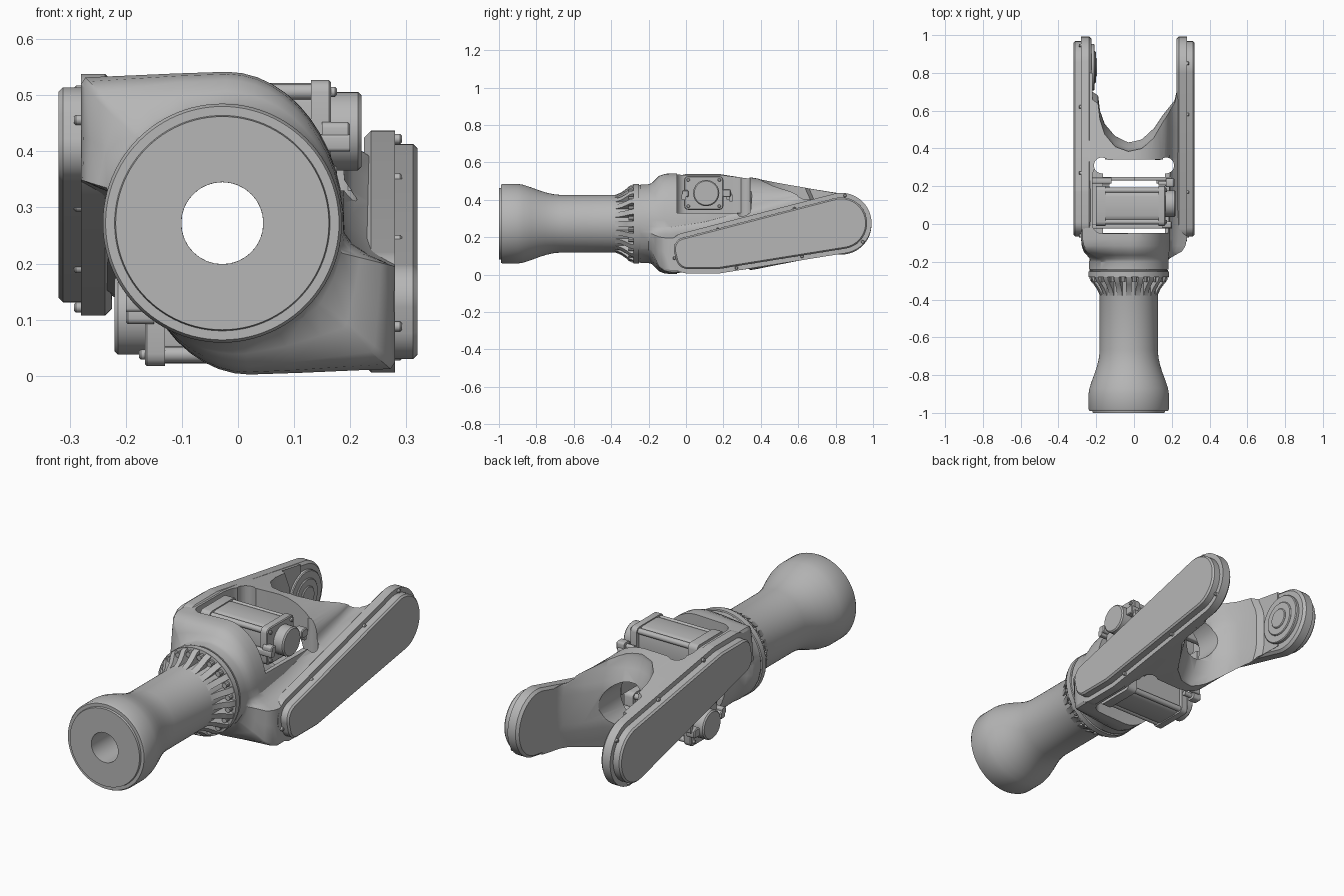
import bpy, bmesh, math
from mathutils import Matrix, Vector

if "Cube" in bpy.data.objects:
    bpy.data.objects.remove(bpy.data.objects["Cube"])

MID = 0.272            # height of the main axis
TUBE_X = -0.028        # sideways offset of the tube
HALF_TURN = (Matrix.Translation((0, 0, MID)) @ Matrix.Rotation(math.pi, 4, 'Y')
             @ Matrix.Translation((0, 0, -MID)))

grey = bpy.data.materials.new("light grey metal")
grey.use_nodes = True
grey.diffuse_color = (0.47, 0.47, 0.47, 1)
grey.node_tree.nodes["Principled BSDF"].inputs["Base Color"].default_value = grey.diffuse_color


def finish(name, bm):
    bmesh.ops.recalc_face_normals(bm, faces=bm.faces[:])
    if bm.calc_volume(signed=True) < 0:
        bmesh.ops.reverse_faces(bm, faces=bm.faces[:])
    me = bpy.data.meshes.new(name)
    bm.to_mesh(me)
    bm.free()
    me.materials.append(grey)
    ob = bpy.data.objects.new(name, me)
    bpy.context.collection.objects.link(ob)
    smooth(ob)
    return ob


def smooth(ob):
    bpy.ops.object.select_all(action='DESELECT')
    ob.select_set(True)
    bpy.context.view_layer.objects.active = ob
    bpy.ops.object.shade_smooth_by_angle(angle=math.radians(32))


def twin(ob, name):
    """Copy turned half a turn about the main axis."""
    new = ob.copy()
    new.data = ob.data.copy()
    new.name = name
    new.data.transform(HALF_TURN)
    bpy.context.collection.objects.link(new)
    return new


def slab(name, circles, lo, hi, bevel=0.0, axis='X', seg=32):
    """Hull around circles (u, v, r), extruded along an axis, bevelled at the far end."""
    bm = bmesh.new()
    layers = [(lo, 0), (hi, 0)]
    if bevel:
        layers = [(lo, 0), (hi - math.copysign(bevel, hi - lo), 0), (hi, bevel)]
    for h, inset in layers:
        for u, v, r in circles:
            for i in range(seg):
                a = math.tau * i / seg
                p, q = u + (r - inset) * math.cos(a), v + (r - inset) * math.sin(a)
                bm.verts.new({'X': (h, p, q), 'Y': (p, h, q), 'Z': (p, q, h)}[axis])
    bmesh.ops.convex_hull(bm, input=bm.verts[:])
    bmesh.ops.delete(bm, geom=[v for v in bm.verts if not v.link_faces], context='VERTS')
    bmesh.ops.dissolve_limit(bm, angle_limit=0.01, verts=bm.verts[:], edges=bm.edges[:])
    return finish(name, bm)


def rounded_box(name, x, y, z, r=0.006, bevel=0.0):
    corners = [(u, v, r) for u in (y[0] + r, y[1] - r) for v in (z[0] + r, z[1] - r)]
    return slab(name, corners, x[0], x[1], bevel, seg=12)


def loft(name, rings, closed=False):
    bm = bmesh.new()
    loops = [[bm.verts.new(p) for p in ring] for ring in rings]
    pairs = list(zip(loops, loops[1:])) + ([(loops[-1], loops[0])] if closed else [])
    for a, b in pairs:
        for i in range(len(a)):
            j = (i + 1) % len(a)
            bm.faces.new((a[i], a[j], b[j], b[i]))
    if not closed:
        bm.faces.new(loops[0])
        bm.faces.new(loops[-1])
    return finish(name, bm)


def volume(me):
    bm = bmesh.new()
    bm.from_mesh(me)
    v = bm.calc_volume(signed=True)
    bm.free()
    return v


def cut(ob, *cutters):
    """Subtract the cutters, trying another solver when a result is not plausible."""
    for c in cutters:
        before, limit = volume(ob.data), volume(c.data)
        for solver in ('EXACT', 'MANIFOLD', 'FLOAT'):
            mod = ob.modifiers.new("cut", 'BOOLEAN')
            mod.operation, mod.solver, mod.object = 'DIFFERENCE', solver, c
            graph = bpy.context.evaluated_depsgraph_get()
            result = bpy.data.meshes.new_from_object(ob.evaluated_get(graph))
            ob.modifiers.remove(mod)
            if max(0.3 * before, before - 1.05 * limit) < volume(result) < before:
                ob.data = result
                break
        bpy.data.objects.remove(c)
    smooth(ob)


def ramp(y, keys):
    for (a, p), (b, q) in zip(keys, keys[1:]):
        if y <= b:
            return p + (q - p) * max(0, (y - a) / (b - a))
    return keys[-1][1]


# Front tube: lathe with flared mouth, bore and collar
profile = [(-0.2, 0.073), (-1, 0.073), (-1, 0.19), (-0.99, 0.192), (-0.99, 0.208), (-0.98, 0.213),
           (-0.9, 0.213), (-0.87, 0.208), (-0.83, 0.195), (-0.79, 0.18), (-0.75, 0.167),
           (-0.71, 0.158), (-0.67, 0.154), (-0.3, 0.154), (-0.285, 0.16), (-0.28, 0.213),
           (-0.252, 0.213), (-0.25, 0.207), (-0.244, 0.207), (-0.24, 0.2), (-0.2, 0.2)]
loft("front_tube", [[(TUBE_X + r * math.cos(math.tau * i / 96), y, MID + r * math.sin(math.tau * i / 96))
                     for i in range(96)] for y, r in profile], closed=True)

# Collar ribs with screws between them
RIBS = 20
ribs, screws = bmesh.new(), bmesh.new()
for k in range(RIBS):
    spin = Matrix.Translation((TUBE_X, 0, MID)) @ Matrix.Rotation(math.tau * k / RIBS, 4, 'Y')
    outline = [(-0.39, 0.15), (-0.37, 0.157), (-0.345, 0.168), (-0.32, 0.186),
               (-0.3, 0.203), (-0.275, 0.212), (-0.275, 0.15)]
    sides = [[ribs.verts.new(spin @ Vector((s * 0.014, y, r))) for y, r in outline] for s in (-1, 1)]
    for f in sides:
        ribs.faces.new(f)
    for i in range(len(outline)):
        j = (i + 1) % len(outline)
        ribs.faces.new((sides[0][i], sides[0][j], sides[1][j], sides[1][i]))
    half = Matrix.Rotation(math.pi / RIBS, 4, 'Y')
    bmesh.ops.create_cone(screws, cap_ends=True, segments=10, radius1=0.013, radius2=0.013, depth=0.03,
                          matrix=spin @ half @ Matrix.Translation((0, -0.292, 0.188))
                          @ Matrix.Rotation(math.pi / 2, 4, 'X'))
finish("collar_ribs", ribs)
finish("collar_screws", screws)


# Fork body: lofted section with half-turn symmetry, blended from a circle
def section(y):
    low = ramp(y, [(-0.1, 0.012), (0.2, 0.015), (0.35, 0.035), (0.85, 0.118)])
    top = 2 * MID - low
    shelf = min(0.215 + 0.27 * max(y, 0), top - 0.04)
    half = [(-0.2, top + 0.003), (-0.11, top + 0.007)]
    for i in range(13):
        a = math.pi / 2 * i / 12
        half.append((-0.02 + 0.21 * math.sin(a), shelf + 0.04 + (top - 0.03 - shelf) * math.cos(a)))
    half += [(0.205, shelf + 0.02), (0.235, shelf), (0.28, shelf - 0.02),
             (0.28, 0.5 * (shelf + low)), (0.28, low + 0.012), (0.272, low)]
    return half + [(-x, 2 * MID - z) for x, z in half]


rings = []
for y, blend in [(-0.242, 0), (-0.2, 0), (-0.185, 0.08), (-0.165, 0.4), (-0.145, 0.75), (-0.115, 0.93),
                 (-0.08, 1), (0.1, 1), (0.2, 1), (0.35, 1), (0.5, 1), (0.65, 1), (0.8, 1)]:
    ring = []
    for x, z in section(y):
        out = Vector((x - TUBE_X, z - MID))
        p = out.normalized() * 0.211 * (1 - blend) + out * blend
        ring.append((TUBE_X + p.x, y, MID + p.y))
    rings.append(ring)
body = loft("fork_body", rings)

# Fork opening, deeper towards top and bottom
opening = [(0.225, 1.3), (0.225, 0.7), (0.215, 0.655), (0.155, 0.58), (0.105, 0.505), (0.04, 0.455),
           (-0.03, 0.44), (-0.1, 0.465), (-0.155, 0.53), (-0.18, 0.6), (-0.19, 0.68), (-0.22, 0.7), (-0.22, 1.3)]
fork_cut = loft("fork_cutter", [[(x, y - d, z) for x, y in opening] for z, d in
                                [(-0.1, 0.06), (0.05, 0.055), (0.1, 0.035), (0.16, 0.008), (0.2, 0),
                                 (0.344, 0), (0.384, 0.008), (0.444, 0.035), (0.494, 0.055), (0.644, 0.06)]])

# Motor windows, inner chamber, bores and round side holes
window = slab("window_cutter", [(-0.17, 0.0, 0.05), (-0.13, 0.25, 0.09), (0.5, 0.0, 0.045),
                                (0.5, 0.26, 0.085)], 0.33, 0.7, axis='Z')
chamber = rounded_box("chamber_cutter", (-0.165, 0.165), (-0.05, 0.345), (0.14, 0.404), 0.03)
bore = slab("bore_cutter", [(TUBE_X, MID, 0.073)], -0.4, 0.1, axis='Y')
rear_bore = slab("rear_bore_cutter", [(0, MID, 0.115)], 0.2, 0.6, axis='Y')
side_hole = slab("side_hole_cutter", [(-0.17, 0.31, 0.042)], 0.1, 0.7, axis='Z')
cut(body, fork_cut, twin(window, "window_cutter_low"), window, chamber, bore, rear_bore,
    twin(side_hole, "side_hole_cutter_low"), side_hole)

# Fork arms and their cover plates
path = [(0.83, 0.275, 0.138), (0.01, 0.095, 0.065), (0.0, 0.135, 0.065), (0.17, 0.095, 0.065)]
arm = slab("left_arm", [(u, v, r + 0.024) for u, v, r in path], 0.28, 0.225, 0.012, seg=64)
twin(arm, "right_arm")
cover = slab("left_cover_plate", path, 0.275, 0.32, 0.008, seg=64)
twin(cover, "right_cover_plate")

# Cover screws on the ledge around each plate
for i, (y, z) in enumerate([(-0.062, 0.088), (0.17, 0.242), (0.58, 0.352), (0.85, 0.422),
                            (0.945, 0.175), (0.62, 0.098), (0.27, 0.036)]):
    screw = slab(f"left_cover_screw_{i}", [(y, z, 0.009)], 0.275, 0.292, 0.003, seg=12)
    twin(screw, f"right_cover_screw_{i}")

# Bearing on the inner face of the right arm
for name, r, depth in [("bearing_disc", 0.122, -0.208), ("bearing_ring", 0.085, -0.202),
                       ("bearing_hub", 0.05, -0.196)]:
    slab(name, [(0.83, MID, r)], -0.24, depth, 0.004, seg=48)

# Motors: body, tie rods, flange, end cap, connectors and mounting bars
AXIS_Y, AXIS_Z = 0.095, 0.436
parts = [rounded_box("motor_body", (-0.18, 0.14), (0.01, 0.18), (0.35, 0.522), 0.035),
         rounded_box("motor_flange", (0.13, 0.166), (-0.01, 0.2), (0.346, 0.527), 0.022, 0.004),
         rounded_box("motor_base", (-0.2, -0.15), (-0.01, 0.2), (0.346, 0.527), 0.022),
         slab("motor_end_cap", [(AXIS_Y + 0.013, AXIS_Z, 0.07)], 0.16, 0.22, 0.006),
         rounded_box("mount_bar_front", (-0.235, 0.2), (-0.025, 0.0), (0.4, 0.43)),
         rounded_box("mount_bar_right", (-0.24, -0.12), (0.215, 0.245), (0.4, 0.44)),
         rounded_box("mount_bar_left", (0.0, 0.2), (0.23, 0.25), (0.39, 0.43)),
         slab("connector_pipe", [(0.215, 0.435, 0.012)], 0.13, 0.19, seg=16),
         rounded_box("connector_block", (0.17, 0.214), (0.195, 0.24), (0.414, 0.457), 0.01, 0.004),
         rounded_box("front_connector", (0.15, 0.2), (-0.022, 0.014), (0.414, 0.452), 0.01, 0.004)]
for i, (sy, sz) in enumerate([(-1, -1), (-1, 1), (1, -1), (1, 1)]):
    spot = (AXIS_Y + sy * 0.083, AXIS_Z + sz * 0.07)
    parts.append(slab(f"motor_rod_{i}", [(*spot, 0.014)], -0.18, 0.15, seg=16))
    parts.append(slab(f"motor_screw_{i}", [(*spot, 0.009)], 0.16, 0.176, 0.003, seg=12))
for p in parts:
    upper = p.name
    p.name = "upper_" + upper
    twin(p, "lower_" + upper)

# Plugs on the front shoulders
plug = slab("right_shoulder_plug", [(-0.218, 0.434, 0.011)], -0.06, -0.125, 0.003, axis='Y', seg=16)
twin(plug, "left_shoulder_plug")
